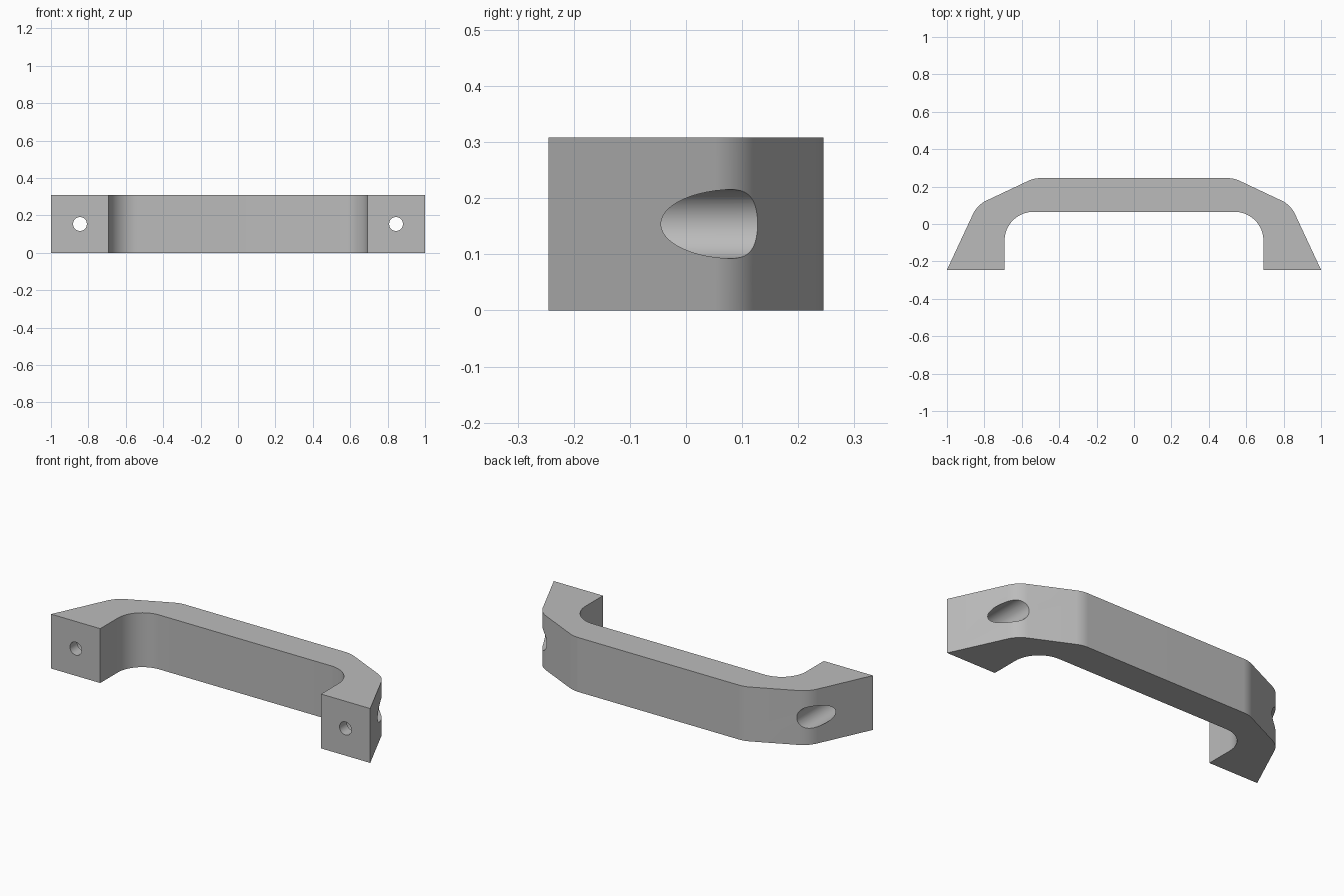
import bpy
import bmesh
from math import radians, tan, pi
from mathutils import Vector, Matrix

cube = bpy.data.objects.get("Cube")
if cube:
    bpy.data.objects.remove(cube, do_unlink=True)

HEIGHT = 0.308
HOLE_X = 0.845

grey = bpy.data.materials.new("grey_metal")
grey.use_nodes = True
colour = (0.5, 0.5, 0.5, 1)
grey.diffuse_color = colour
grey.node_tree.nodes["Principled BSDF"].inputs["Base Color"].default_value = colour


def fillet(prev, corner, nxt, radius, steps=16):
    """Points of an arc that rounds a corner."""
    prev, corner, nxt = Vector(prev), Vector(corner), Vector(nxt)
    a, b = (prev - corner).normalized(), (nxt - corner).normalized()
    half = a.angle(b) / 2
    start = corner + a * (radius / tan(half))
    centre = corner + (a + b).normalized() * (start - corner).length / (a.dot((a + b).normalized()))
    arm = start - centre
    turn = (corner + b * (radius / tan(half)) - centre)
    sweep = arm.angle_signed(turn)
    return [centre + Matrix.Rotation(-sweep * i / steps, 2) @ arm for i in range(steps + 1)]


def new_object(name, bm):
    bmesh.ops.recalc_face_normals(bm, faces=bm.faces)
    mesh = bpy.data.meshes.new(name)
    bm.to_mesh(mesh)
    bm.free()
    mesh.materials.append(grey)
    obj = bpy.data.objects.new(name, mesh)
    bpy.context.collection.objects.link(obj)
    return obj


# Left half outline (x, y, corner radius), from the inner middle to the outer middle
half = [(0, 0.065, 0), (0.692, 0.065, 0.154), (0.692, -0.245, 0),
        (1, -0.245, 0), (0.838, 0.102, 0.15), (0.535, 0.245, 0.15), (0, 0.245, 0)]
outline = []
for i, (x, y, r) in enumerate(half):
    if r:
        outline += fillet(half[i - 1][:2], (x, y), half[i + 1][:2], r)
    else:
        outline.append(Vector((x, y)))
outline = outline[1:-1]
outline += [Vector((-p.x, p.y)) for p in reversed(outline)]

# Handle body: extruded outline
bm = bmesh.new()
face = bm.faces.new([bm.verts.new((p.x, p.y, 0)) for p in outline])
top = bmesh.ops.extrude_face_region(bm, geom=[face])
bmesh.ops.translate(bm, vec=(0, 0, HEIGHT),
                    verts=[v for v in top["geom"] if isinstance(v, bmesh.types.BMVert)])
handle = new_object("handle", bm)


def drill(x, radius, y0, y1):
    """Cut a round hole along y through the handle."""
    bm = bmesh.new()
    place = Matrix.Translation((x, (y0 + y1) / 2, HEIGHT / 2)) @ Matrix.Rotation(pi / 2, 4, "X")
    bmesh.ops.create_cone(bm, cap_ends=True, segments=48, radius1=radius, radius2=radius,
                          depth=y1 - y0, matrix=place)
    cutter = new_object("hole_cutter", bm)
    cutter.hide_render = True
    mod = handle.modifiers.new("hole", "BOOLEAN")
    mod.operation = "DIFFERENCE"
    mod.solver = "EXACT"
    mod.object = cutter
    bpy.ops.object.modifier_apply(modifier=mod.name)
    bpy.data.objects.remove(cutter, do_unlink=True)


bpy.ops.object.select_all(action="DESELECT")
handle.select_set(True)
bpy.context.view_layer.objects.active = handle

# Screw holes with wide recesses from the back
for side in (-1, 1):
    drill(side * HOLE_X, 0.0615, -0.18, 0.4)
    drill(side * HOLE_X, 0.037, -0.4, 0)

bpy.ops.object.shade_smooth_by_angle(angle=radians(20))
